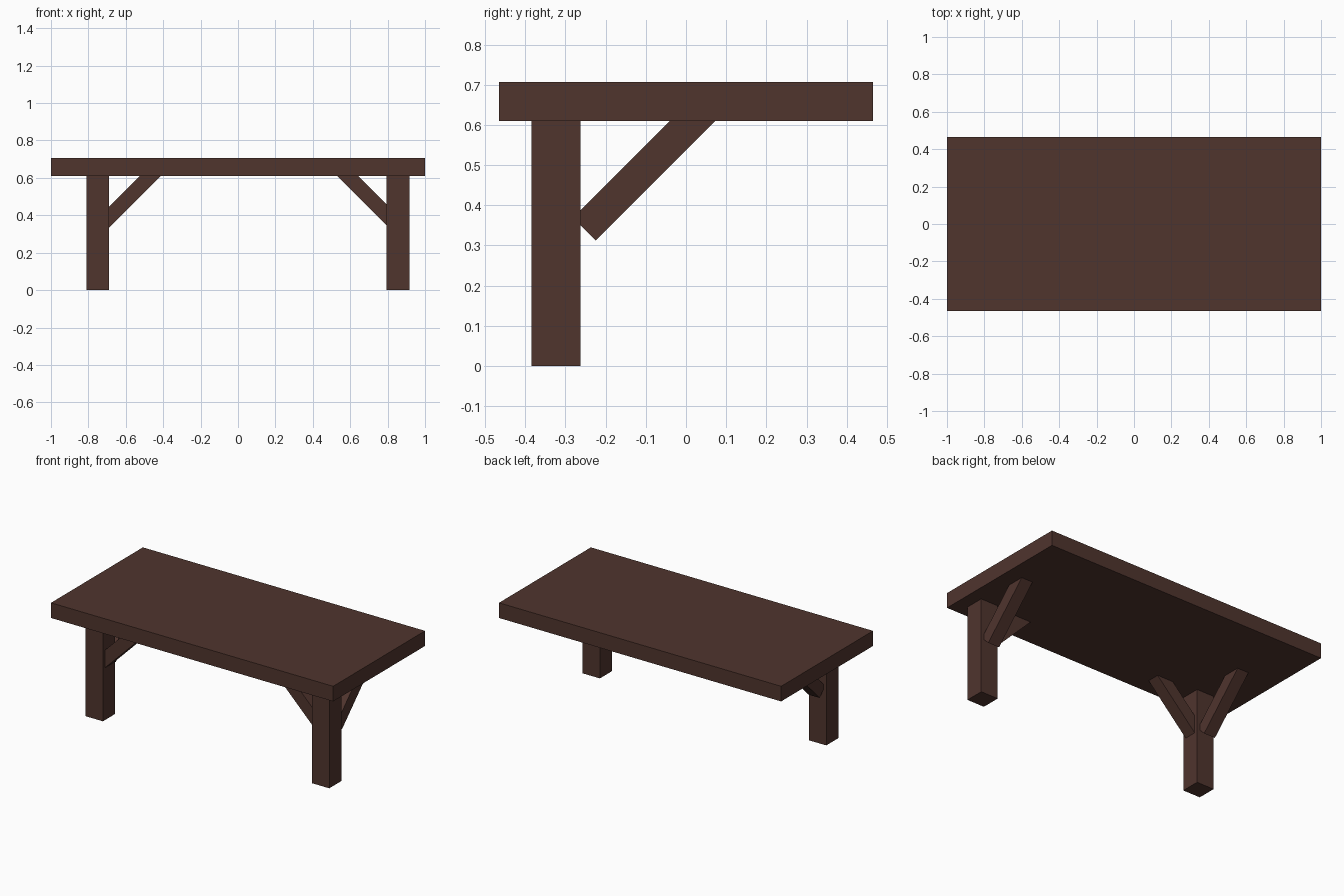
import bpy
from math import radians
from mathutils import Matrix, Vector

default = bpy.data.objects.get("Cube")
if default:
    bpy.data.objects.remove(default, do_unlink=True)

wood = bpy.data.materials.new("dark brown wood")
wood.use_nodes = True
colour = (0.080, 0.035, 0.027, 1)
wood.diffuse_color = colour
wood.node_tree.nodes["Principled BSDF"].inputs["Base Color"].default_value = colour


def beam(name, size, centre, axis="Z", angle=0):
    """Flat-faced box of a given size, turned about one axis."""
    bpy.ops.mesh.primitive_cube_add(size=1)
    obj = bpy.context.object
    obj.name = name
    turn = Matrix.Rotation(radians(angle), 4, axis)
    obj.data.transform(Matrix.Translation(centre) @ turn @ Matrix.Diagonal((*size, 1)))
    obj.data.materials.append(wood)
    return obj


def brace(name, foot, direction):
    """Square strut rising at 45 degrees until its end is housed in the top."""
    rise = BRACE_END - foot.z
    head = foot + direction * rise + Vector((0, 0, rise))
    if direction.x:
        axis, angle = "Y", 45 * direction.x
    else:
        axis, angle = "X", -45 * direction.y
    beam(name, (BRACE, BRACE, (head - foot).length), (foot + head) / 2, axis, angle)


BRACE = 0.08
BRACE_END = 0.65
TOP_BASE, TOP_HEIGHT = 0.61, 0.707
LEG = 0.122
LEG_Y = -0.323

# Thick table top
beam("table_top", (2, 0.93, TOP_HEIGHT - TOP_BASE), (0, 0, (TOP_BASE + TOP_HEIGHT) / 2))

# Two front legs, each with a sideways brace and a backward brace
for side, leg_x, foot_x, inward in (("right", -0.75, -0.74, 1), ("left", 0.855, 0.8575, -1)):
    beam(f"{side}_leg", (LEG, LEG, TOP_BASE), (leg_x, LEG_Y, TOP_BASE / 2))
    brace(f"{side}_side_brace", Vector((foot_x, LEG_Y, 0.34)), Vector((inward, 0, 0)))
    brace(f"{side}_back_brace", Vector((leg_x, -0.253, 0.341)), Vector((0, 1, 0)))
